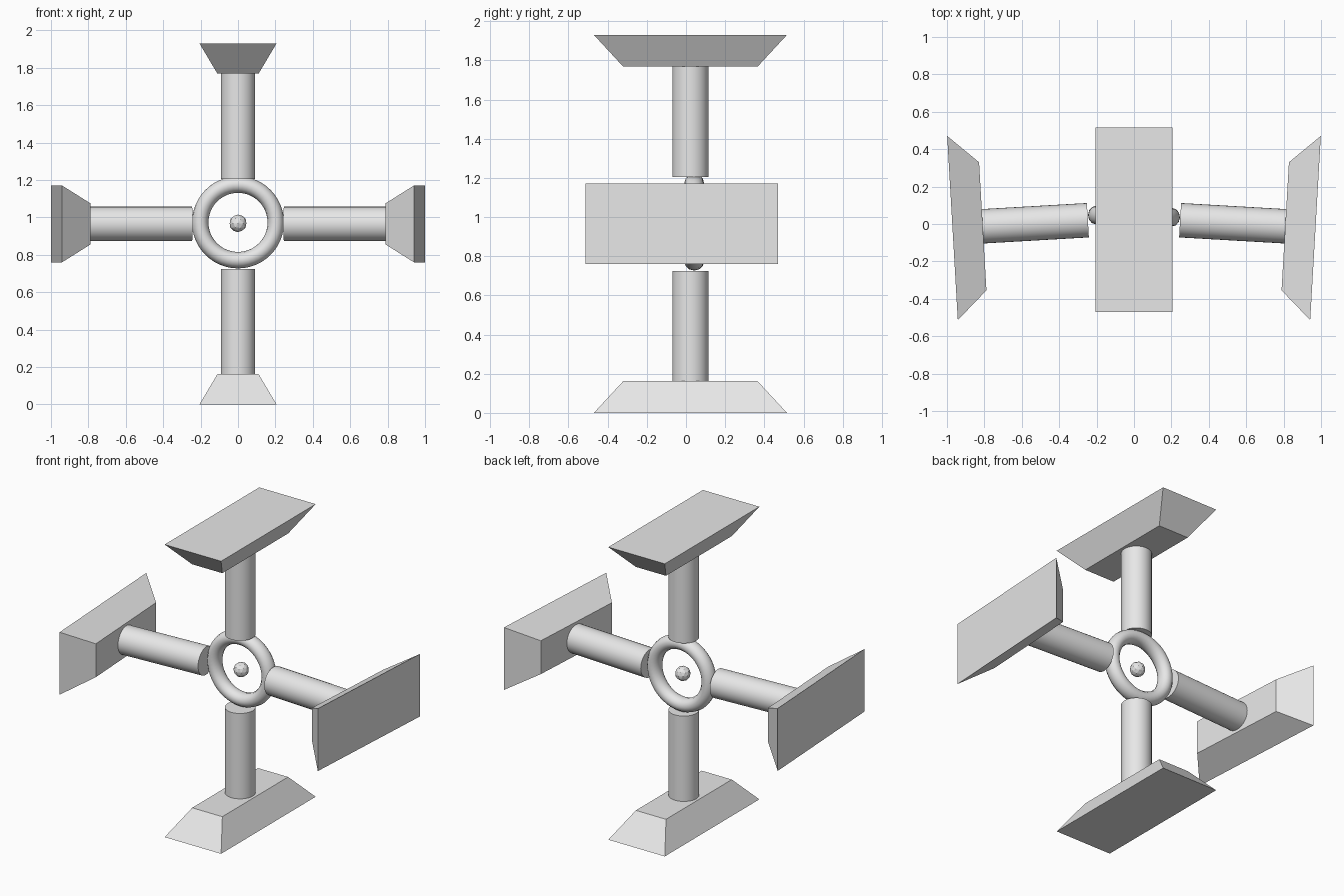
import bpy, bmesh, math
from mathutils import Matrix, Vector

if "Cube" in bpy.data.objects:
    bpy.data.objects.remove(bpy.data.objects["Cube"])

grey = bpy.data.materials.new("light_grey")
grey.diffuse_color = (0.8, 0.8, 0.8, 1)
grey.use_nodes = True
grey.node_tree.nodes["Principled BSDF"].inputs["Base Color"].default_value = grey.diffuse_color


def finish(name, bm, matrix, smooth):
    bmesh.ops.transform(bm, matrix=matrix, verts=bm.verts)
    bmesh.ops.recalc_face_normals(bm, faces=bm.faces)
    me = bpy.data.meshes.new(name)
    bm.to_mesh(me)
    bm.free()
    me.materials.append(grey)
    ob = bpy.data.objects.new(name, me)
    bpy.context.collection.objects.link(ob)
    if smooth:
        bpy.ops.object.select_all(action='DESELECT')
        ob.select_set(True)
        bpy.context.view_layer.objects.active = ob
        bpy.ops.object.shade_smooth_by_angle(angle=math.radians(40))
    return ob


# One arm runs along local +Z: a round strut with a bevelled pad on its end
def arm(side, matrix):
    bm = bmesh.new()
    bmesh.ops.create_cone(bm, cap_ends=True, segments=32, radius1=0.092, radius2=0.092,
                          depth=0.567, matrix=Matrix.Translation((0, 0, 0.5235)))
    finish(side + "_strut", bm, matrix, True)

    bm = bmesh.new()
    bmesh.ops.create_cube(bm, size=2)
    for v in bm.verts:
        outer = v.co.z > 0
        hx, hy, z = (0.206, 0.493, 0.965) if outer else (0.11, 0.343, 0.803)
        v.co = Vector((v.co.x * hx, v.co.y * hy, z))
    finish(side + "_pad", bm, matrix, False)


CZ = 0.965
tilt = math.radians(3.3)
arm("top", Matrix.Translation((0, 0.0225, CZ)))
arm("bottom", Matrix.Translation((0, 0.0225, CZ)) @ Matrix.Rotation(math.pi, 4, 'Y'))
for side, s in (("right", 1), ("left", -1)):
    arm(side, Matrix.Translation((s * 0.007, 0.034, CZ))
        @ Matrix.Rotation(-s * tilt, 4, 'Z') @ Matrix.Rotation(s * math.pi / 2, 4, 'Y'))

# Hub ring, facing the front
bm = bmesh.new()
R, N, M = 0.202, 48, 12
rings = []
for i in range(N):
    a = 2 * math.pi * i / N
    rings.append([])
    for j in range(M):
        b = 2 * math.pi * j / M
        r = R + 0.044 * math.cos(b)
        rings[-1].append(bm.verts.new((r * math.cos(a), 0.05 * math.sin(b), r * math.sin(a))))
for i in range(N):
    p, q = rings[i], rings[(i + 1) % N]
    for j in range(M):
        k = (j + 1) % M
        bm.faces.new((p[j], p[k], q[k], q[j]))
finish("hub_ring", bm, Matrix.Translation((0, 0.042, 0.973))
       @ Matrix.Rotation(math.radians(-1.6), 4, 'Z'), True)

# Small faceted ball floating in the ring
bm = bmesh.new()
bmesh.ops.create_icosphere(bm, subdivisions=2, radius=0.047)
finish("centre_ball", bm, Matrix.Translation((0, 0.033, 0.968)), False)
